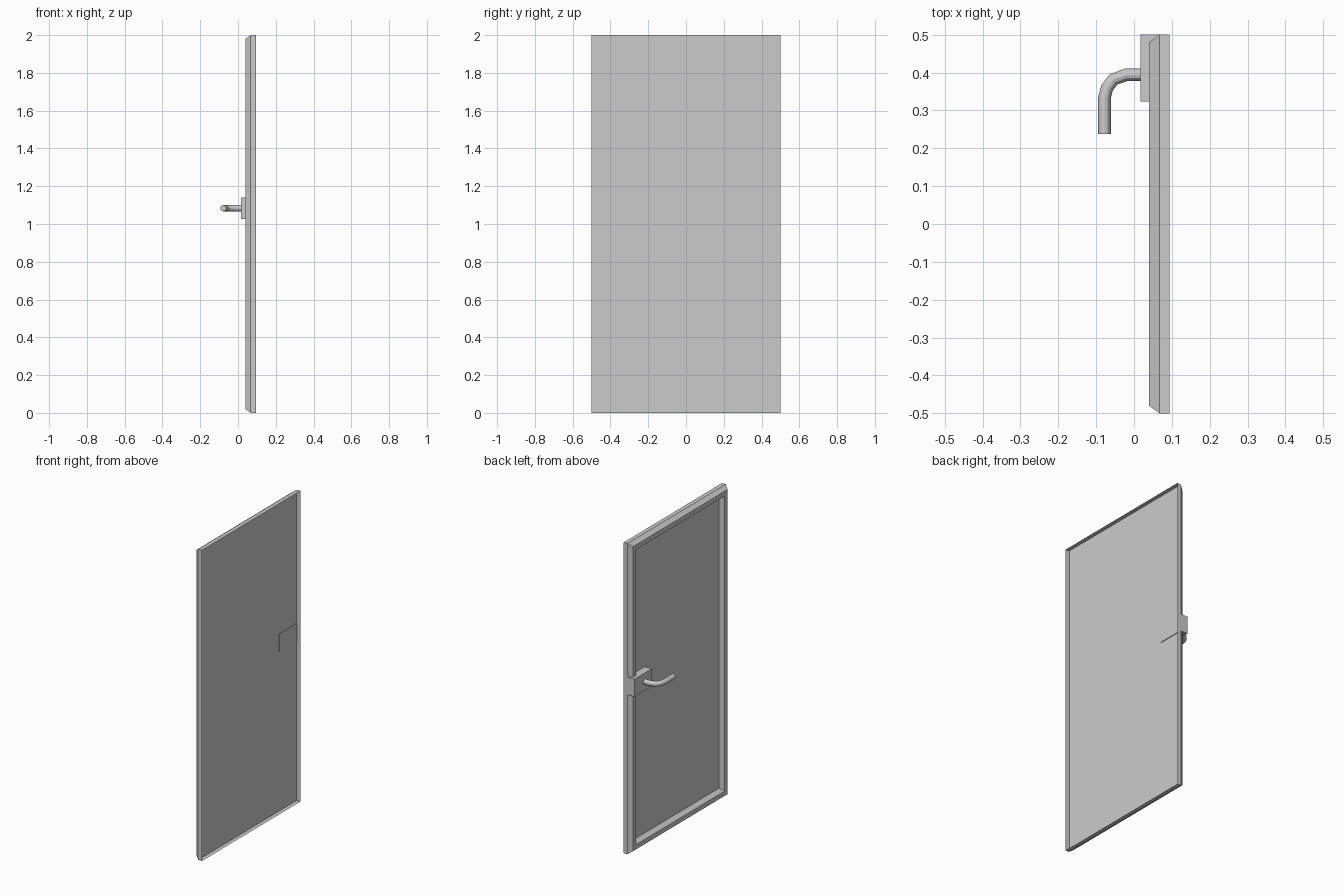
import bpy, bmesh

if "Cube" in bpy.data.objects:
    bpy.data.objects.remove(bpy.data.objects["Cube"])

HALF_W, HEIGHT = 0.5, 2.0
X_FRONT, X_PLANE, X_BACK = 0.04, 0.067, 0.094


def loop_mesh(name, profile, fill_last=False):
    """Skin concentric rectangles given as (inset, x) pairs."""
    bm = bmesh.new()
    loops = []
    for d, x in profile:
        w, lo, hi = HALF_W - d, d, HEIGHT - d
        loops.append([bm.verts.new((x, y, z))
                      for y, z in ((-w, lo), (w, lo), (w, hi), (-w, hi))])
    for a, b in zip(loops, loops[1:]):
        for i in range(4):
            j = (i + 1) % 4
            bm.faces.new((a[i], a[j], b[j], b[i]))
    if fill_last:
        bm.faces.new(loops[-1])
    bmesh.ops.recalc_face_normals(bm, faces=bm.faces)
    me = bpy.data.meshes.new(name)
    bm.to_mesh(me)
    bm.free()
    ob = bpy.data.objects.new(name, me)
    bpy.context.collection.objects.link(ob)
    return ob


# Door sheet with an open lip folded towards the back
loop_mesh("door_panel", [(0, X_BACK), (0, X_PLANE)], fill_last=True)

# Raised border, bevelled on both sides
loop_mesh("door_frame", [(0, X_PLANE), (0.02, X_FRONT),
                         (0.05, X_FRONT), (0.07, X_PLANE)])

# Lock box, reaching just through the sheet
x0, x1, y0, y1, z0, z1 = 0.017, 0.071, 0.323, 0.5, 1.027, 1.14
bpy.ops.mesh.primitive_cube_add(
    size=1, location=((x0 + x1) / 2, (y0 + y1) / 2, (z0 + z1) / 2))
lock = bpy.context.object
lock.name = "lock_box"
lock.scale = (x1 - x0, y1 - y0, z1 - z0)

# Bent lever handle
path = [(0.02, 0.394), (-0.021, 0.394), (-0.054, 0.382),
        (-0.071, 0.360), (-0.078, 0.334), (-0.078, 0.238)]
cu = bpy.data.curves.new("handle", 'CURVE')
cu.dimensions = '3D'
cu.bevel_depth = 0.0168
cu.bevel_resolution = 4
cu.use_fill_caps = True
sp = cu.splines.new('POLY')
sp.points.add(len(path) - 1)
for p, (x, y) in zip(sp.points, path):
    p.co = (x, y, 1.084, 1)
handle = bpy.data.objects.new("handle", cu)
bpy.context.collection.objects.link(handle)
bpy.ops.object.select_all(action='DESELECT')
handle.select_set(True)
bpy.context.view_layer.objects.active = handle
bpy.ops.object.convert(target='MESH')
bpy.ops.object.shade_smooth_by_angle()
